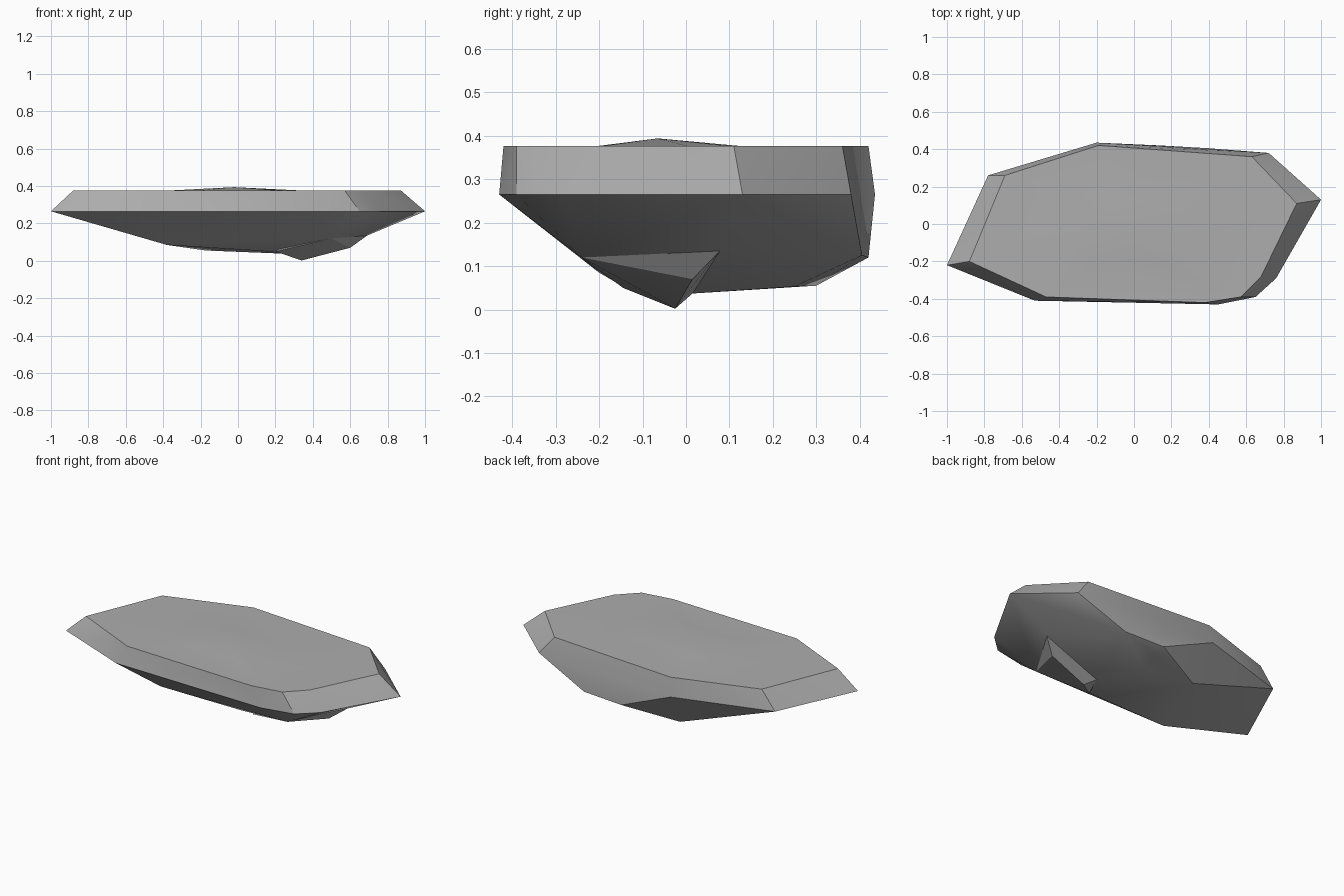
import bpy, bmesh, math
from mathutils import Vector, Matrix

cube = bpy.data.objects.get("Cube")
if cube:
    bpy.data.objects.remove(cube, do_unlink=True)

TOP, RIM = 0.377, 0.265
APEX = Vector((-0.02, -0.065, 0.394))

stone = bpy.data.materials.new("stone grey")
stone.use_nodes = True
stone.diffuse_color = (0.42, 0.42, 0.42, 1)
stone.node_tree.nodes["Principled BSDF"].inputs["Base Color"].default_value = stone.diffuse_color


def hull(points):
    """Convex chunk of stone around a few corner points."""
    bm = bmesh.new()
    for p in points:
        bm.verts.new(p)
    res = bmesh.ops.convex_hull(bm, input=bm.verts[:])
    loose = {g for g in res["geom_interior"] + res["geom_unused"] if isinstance(g, bmesh.types.BMVert)}
    bmesh.ops.delete(bm, geom=list(loose), context="VERTS")
    bmesh.ops.dissolve_limit(bm, angle_limit=math.radians(1), verts=bm.verts[:], edges=bm.edges[:])
    bmesh.ops.recalc_face_normals(bm, faces=bm.faces[:])
    return bm


def finish(bm, name):
    mesh = bpy.data.meshes.new(name)
    bm.to_mesh(mesh)
    bm.free()
    obj = bpy.data.objects.new(name, mesh)
    bpy.context.collection.objects.link(obj)
    mesh.materials.append(stone)
    bpy.ops.object.select_all(action="DESELECT")
    obj.select_set(True)
    bpy.context.view_layer.objects.active = obj
    bpy.ops.object.shade_smooth_by_angle(angle=math.radians(30))
    return obj


# Slab outline at the top, at the widest rim, and the underside corners
top = [(-0.88, -0.2), (-0.47, -0.39), (0.38, -0.42), (0.57, -0.39), (0.68, -0.28),
       (0.87, 0.11), (0.63, 0.36), (-0.19, 0.42), (-0.69, 0.26)]
rim = [(-1, -0.22), (-0.53, -0.41), (0.45, -0.43), (0.65, -0.39), (0.76, -0.29),
       (1, 0.13), (0.72, 0.38), (-0.2, 0.435), (-0.78, 0.26)]
under = [(0.4, 0.405, 0.125), (0.14, 0.42, 0.12), (-0.17, 0.3, 0.055), (0.13, 0.25, 0.053),
         (0.69, 0.078, 0.135), (0.28, 0.015, 0.037), (0.13, -0.145, 0.053),
         (-0.38, -0.2, 0.085), (-0.25, 0.1, 0.08), (0.5, -0.24, 0.12), (0.5, -0.32, 0.185)]
bm = hull([(x, y, TOP) for x, y in top] + [(x, y, RIM) for x, y in rim] + under)

# Faint rise in the middle of the top face
face = max(bm.faces, key=lambda f: f.calc_center_median().z)
inner = bmesh.ops.extrude_discrete_faces(bm, faces=[face])["faces"][0]
centre = Vector((APEX.x, APEX.y, TOP))
bmesh.ops.scale(bm, vec=(0.38, 0.38, 1), space=Matrix.Translation(-centre), verts=inner.verts[:])
peak = bmesh.ops.poke(bm, faces=[inner])["verts"][0]
peak.co = APEX
finish(bm, "rock_slab")

# Pointed ridge under the slab
finish(hull([(0.69, 0.078, 0.135), (0.6, 0.015, 0.07), (0.34, -0.025, 0.002), (0.28, 0.015, 0.037),
             (0.2, -0.145, 0.05), (0.5, -0.24, 0.12), (0.4, 0, 0.2)]), "underside_ridge")
